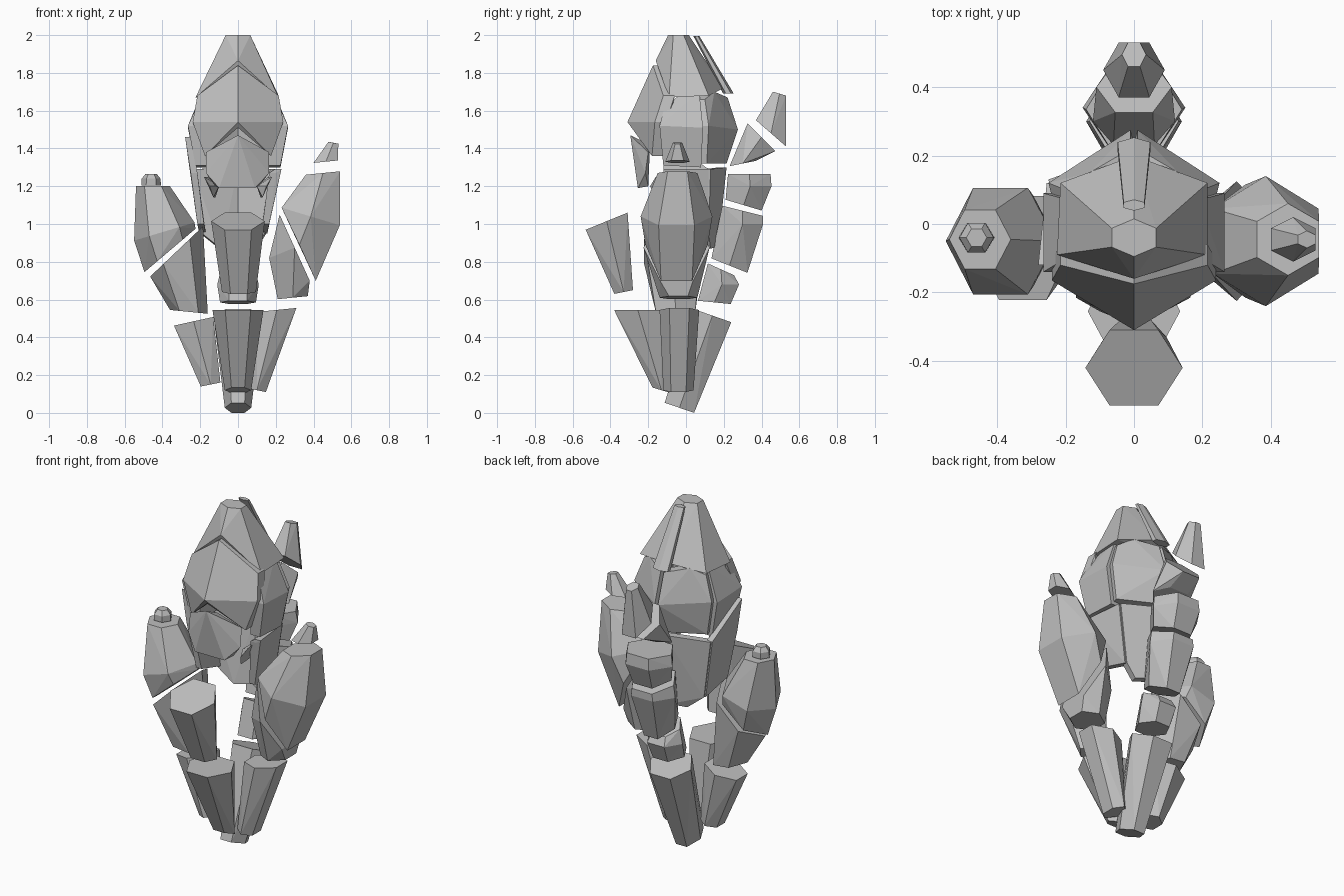
import bpy, bmesh, math
from mathutils import Vector

stone = bpy.data.materials.new("grey stone")
stone.diffuse_color = (0.52, 0.52, 0.52, 1)


def hull(name, pts):
    """Flat-faced convex rock around a few points."""
    bm = bmesh.new()
    for p in pts:
        bm.verts.new(p)
    res = bmesh.ops.convex_hull(bm, input=bm.verts[:])
    junk = {g for g in res["geom_interior"] + res["geom_unused"] if isinstance(g, bmesh.types.BMVert)}
    bmesh.ops.delete(bm, geom=list(junk), context='VERTS')
    bmesh.ops.dissolve_limit(bm, angle_limit=math.radians(2), verts=bm.verts[:], edges=bm.edges[:])
    bmesh.ops.recalc_face_normals(bm, faces=bm.faces[:])
    me = bpy.data.meshes.new(name)
    bm.to_mesh(me)
    bm.free()
    me.materials.append(stone)
    ob = bpy.data.objects.new(name, me)
    bpy.context.collection.objects.link(ob)
    return ob


def ring(x, y, z, rx, ry, sx=0, sy=0, n=6, rot=30):
    """Polygon ring; rx, ry are half sizes, sx, sy the slope of its plane."""
    out = []
    for i in range(n):
        a = math.radians(rot) + math.tau * i / n
        dx, dy = rx * math.cos(a), ry * math.sin(a)
        out.append((x + dx, y + dy, z + sx * dx + sy * dy))
    return out


def crystal(name, *rings, rot=30, extra=()):
    pts = list(extra)
    for r in rings:
        pts += ring(*r, rot=rot)
    return hull(name, pts)


def plate(name, side, outer, offset):
    """Slab: outer outline plus a copy pushed inwards, on one side."""
    o = Vector(offset)
    pts = [Vector(p) for p in outer]
    pts += [p + o for p in pts]
    return hull(name, [(p.x * side, p.y, p.z) for p in pts])


# hood
hull("hood", ring(0, -.04, 2.0, .075, .055) + [
    (0, -.16, 1.865), (0, .2, 1.72),
    (-.225, -.09, 1.67), (.215, -.09, 1.67), (-.215, .12, 1.68), (.215, .12, 1.68),
    (-.12, -.07, 1.70), (.12, -.07, 1.70)])
# strip on the back of the hood
crystal("hood_spine", (0, .055, 1.995, .035, .016), (0, .225, 1.69, .055, .028))

for s, side in ((-1, "left"), (1, "right")):
    w = .05 if s < 0 else 0  # the left flank stands out further
    # brow plates meeting at a centre ridge
    plate("brow_" + side, s, [
        (0, -.175, 1.84), (.215, -.12, 1.68), (.24, -.165, 1.54),
        (0, -.31, 1.54), (0, -.285, 1.51), (.175, -.18, 1.36)], (0, .06, 0))
    # cheek plates
    plate("cheek_" + side, s, [
        (.215, -.11, 1.63), (.19, -.02, 1.69), (.19, .07, 1.70), (.265, -.14, 1.52),
        (.265, .09, 1.51), (.225, -.12, 1.31), (.225, .08, 1.30)], (-.06, 0, 0))
    # rear head plates
    plate("nape_" + side, s, [
        (.2, .1, 1.66), (.13, .15, 1.70), (.25, .12, 1.52), (.215, .11, 1.32),
        (.01, .22, 1.67), (.01, .275, 1.5), (.01, .215, 1.32)], (-.015, -.06, 0))
    # hollow back shell: flank and back plates
    plate("flank_" + side, s, [
        (.23 + w, -.12, 1.29 + 3.4 * w), (.205 + w, .12, 1.29), (.2 + w, -.12, 1.27),
        (.165 + w, -.08, 1.0), (.155 + w, .11, .95)], (-.035, 0, 0))
    plate("shoulder_blade_" + side, s, [
        (.2 + w, .13, 1.29), (.01, .215, 1.30), (.15 + w, .12, .95),
        (.01, .17, .88), (.1, .13, .87)], (-.01, -.04, 0))
    # small jaw shards behind the face
    hull("jaw_" + side, [(s * x, y, z) for x, y, z in (
        (.18, -.16, 1.25), (.16, -.02, 1.25), (.13, -.16, 1.14),
        (.12, -.02, 1.14), (.15, -.19, 1.2), (.1, -.1, 1.2))])

# face under the brow
hull("face", [
    (0, -.295, 1.47), (-.17, -.2, 1.38), (.165, -.2, 1.38), (-.17, -.215, 1.27), (.165, -.215, 1.27),
    (-.1, -.255, 1.19), (.09, -.255, 1.19), (-.12, -.2, 1.2), (.11, -.2, 1.2), (0, -.19, 1.42)])

# right arm, broken in two
crystal("right_arm_upper", (.45, -.045, 1.27, .105, .105, .1), (.385, -.05, 1.04, .178, .19, -.3),
        (.325, -.05, .89, .1, .165, -2.2))
crystal("right_arm_lower", (.3, -.05, .875, .092, .175, -2.2), (.29, -.04, .61, .092, .1, .1),
        extra=[(.165, -.11, .82), (.165, .01, .82)])
crystal("right_arm_tip", (.465, -.045, 1.33, .075, .065, .1), (.505, -.045, 1.43, .03, .025, -.2))
# left arm, broken in two
crystal("left_arm_upper", (-.45, -.045, 1.2, .09, .1), (-.39, -.05, .96, .16, .18, .3),
        (-.36, -.05, .86, .135, .15, .85), rot=0)
crystal("left_arm_tip", (-.46, -.04, 1.205, .052, .05), (-.46, -.04, 1.24, .05, .05),
        (-.46, -.04, 1.265, .03, .03), rot=0)
crystal("left_arm_lower", (-.325, -.07, .855, .14, .175, .95), (-.26, -.055, .535, .1, .12, -.1), rot=0)

# crystal held in front of the chest
crystal("front_crystal", (0, -.42, 1.015, .142, .128, 0, .41),
        (.005, -.33, .64, .09, .057, 0, .2), rot=0)

# chain of crystals down the back
crystal("back_tip", (0, .495, 1.69, .035, .04, 0, -.3), (0, .45, 1.48, .09, .092, 0, -.87), rot=0)
crystal("back_crystal_1", (0, .4, 1.46, .11, .085, 0, -1.0), (0, .3, 1.32, .12, .08, 0, .2), rot=0)
crystal("back_crystal_2", (0, .335, 1.265, .14, .13), (0, .34, 1.2, .15, .13),
        (0, .305, 1.10, .12, .11, 0, -.3), rot=0)
crystal("back_crystal_3", (0, .3, 1.07, .13, .125, 0, -.25), (0, .3, 1.0, .14, .125),
        (0, .23, .78, .09, .11, 0, -.4), rot=0)
crystal("back_crystal_4", (0, .185, .76, .09, .08, 0, -.45), (0, .19, .68, .11, .105),
        (0, .15, .585, .095, .1, 0, -.1), rot=0)

# tapering cluster below; the back one reaches the ground
crystal("lower_front", (0, -.255, .545, .135, .145), (0, -.13, .12, .07, .055, 0, -.3), rot=0)
crystal("lower_right", (.205, -.035, .545, .12, .105, .1), (.1, -.04, .12, .055, .08, -.2))
crystal("lower_left", (-.235, -.035, .485, .12, .105, .22), (-.145, -.04, .15, .06, .075, .2))
crystal("lower_back", (0, .14, .515, .13, .115, 0, -.35), (0, -.035, .027, .07, .09, 0, -.34), rot=0)
